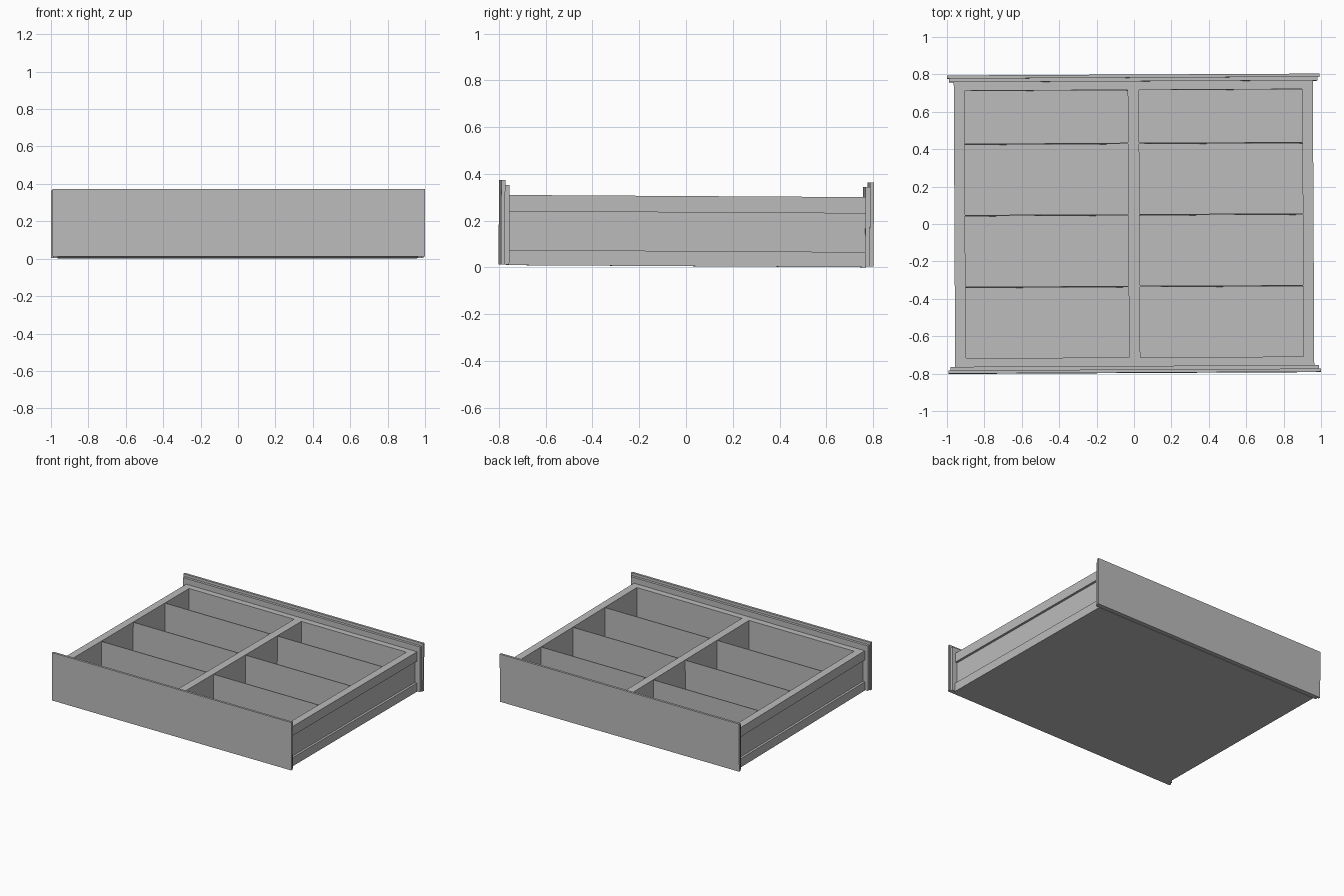
import bpy
from mathutils import Matrix, Vector

if "Cube" in bpy.data.objects:
    bpy.data.objects.remove(bpy.data.objects["Cube"])

grey = bpy.data.materials.new("plain grey")
grey.diffuse_color = (0.5, 0.5, 0.5, 1)
grey.use_nodes = True
grey.node_tree.nodes["Principled BSDF"].inputs["Base Color"].default_value = grey.diffuse_color

# The whole tray sits very slightly turned and tipped towards its back
PLACE = (Matrix.Translation((0, 0, 0.005))
         @ Matrix.Rotation(0.005, 4, 'Z') @ Matrix.Rotation(-0.006, 4, 'X'))


def box(name, x, y, z):
    """Box between the given x, y and z limits."""
    bpy.ops.mesh.primitive_cube_add(size=1)
    ob = bpy.context.object
    ob.name = name
    lo, hi = Vector((x[0], y[0], z[0])), Vector((x[1], y[1], z[1]))
    fit = Matrix.Translation((lo + hi) / 2) @ Matrix.Diagonal((*(hi - lo), 1))
    ob.data.transform(PLACE @ fit)
    ob.data.materials.append(grey)
    return ob


TOP = 0.3
OUT_X, IN_X = 0.96, 0.903     # side walls
OUT_Y, IN_Y = 0.765, 0.715    # end walls
MID = 0.03                    # half width of the centre beam

# Floor
box("floor", (-OUT_X, OUT_X), (-OUT_Y, OUT_Y), (0, 0.02))

# Side walls: recessed panel between an upper and a lower rail
for s, side in ((-1, "left"), (1, "right")):
    def span(a, b):
        return sorted((s * a, s * b))
    box(side + "_wall", span(IN_X, 0.943), (-OUT_Y, OUT_Y), (0.02, TOP))
    box(side + "_upper_rail", span(0.943, OUT_X), (-OUT_Y, OUT_Y), (0.23, TOP))
    box(side + "_lower_rail", span(0.943, OUT_X), (-OUT_Y, OUT_Y), (0.02, 0.065))

# End walls, each with a stepped facing of two boards
for s, end in ((-1, "front"), (1, "back")):
    def span(a, b):
        return sorted((s * a, s * b))
    box(end + "_wall", (-IN_X, IN_X), span(IN_Y, OUT_Y), (0.02, TOP))
    box(end + "_backing_board", (-0.985, 0.985), span(OUT_Y - 0.004, 0.78), (0.003, 0.343))
    box(end + "_facing_board", (-0.995, 0.995), span(0.78, 0.797), (0.003, 0.363))

# Centre beam
box("centre_beam", (-MID, MID), (-IN_Y, IN_Y), (0.02, TOP))

# Thin upright dividers in both columns
for i, y in enumerate((-0.335, 0.048, 0.43)):
    for side, x in (("left", (-IN_X, -MID)), ("right", (MID, IN_X))):
        box(f"{side}_divider_{i + 1}", x, (y - 0.003, y + 0.003), (0.02, TOP - 0.002))
